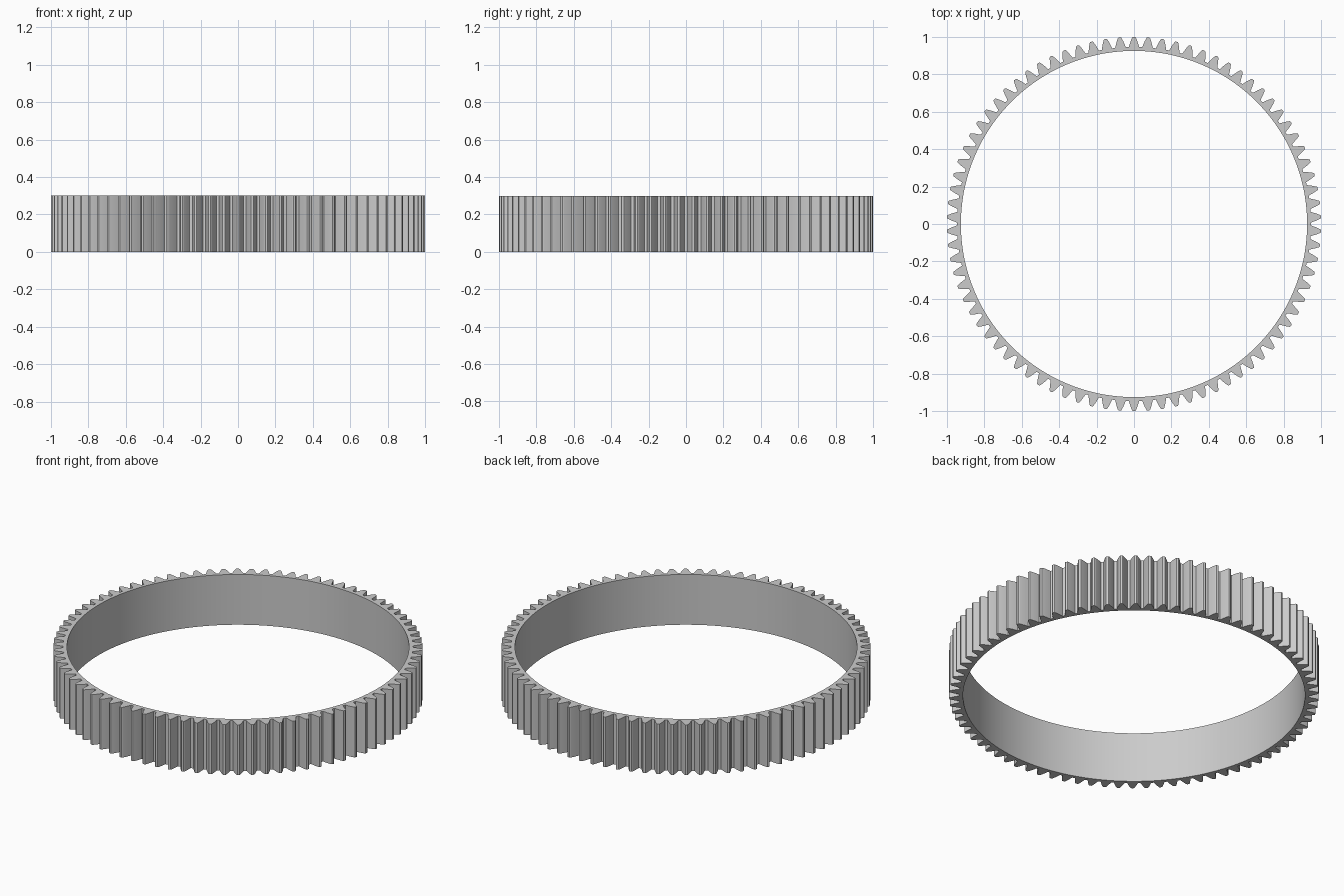
import bpy
import bmesh
from math import pi, radians, cos, sin

default = bpy.data.objects.get("Cube")
if default:
    bpy.data.objects.remove(default, do_unlink=True)

TEETH = 82
HEIGHT = 0.3
BORE = 0.925

# Half of one tooth, root to tip: (radius, half width)
FLANK = [(0.946, 0.0285), (0.958, 0.0245), (0.976, 0.0185),
         (0.99, 0.0125), (0.997, 0.0095), (1.0, 0.006)]


def gear_outline():
    """Radius and angle of each outline point, one tooth centred on +y."""
    half = [(r, w / r) for r, w in FLANK]
    tooth = [(r, -a) for r, a in half] + [(r, a) for r, a in reversed(half)]
    return [(r, pi / 2 + i * 2 * pi / TEETH + a)
            for i in range(TEETH) for r, a in tooth]


def make_material(name, colour):
    mat = bpy.data.materials.new(name)
    mat.use_nodes = True
    mat.diffuse_color = colour
    mat.node_tree.nodes["Principled BSDF"].inputs["Base Color"].default_value = colour
    return mat


# Toothed ring: outer teeth, plain bore, flat rims
bm = bmesh.new()
loops = [[], [], [], []]  # outer bottom, outer top, bore top, bore bottom
for r, a in gear_outline():
    for loop, radius, z in zip(loops, (r, r, BORE, BORE), (0, HEIGHT, HEIGHT, 0)):
        loop.append(bm.verts.new((radius * cos(a), radius * sin(a), z)))

count = len(loops[0])
for k in range(4):
    a, b = loops[k], loops[(k + 1) % 4]
    for i in range(count):
        j = (i + 1) % count
        bm.faces.new((a[i], a[j], b[j], b[i]))
bmesh.ops.recalc_face_normals(bm, faces=bm.faces)

mesh = bpy.data.meshes.new("gear_ring")
bm.to_mesh(mesh)
bm.free()
ring = bpy.data.objects.new("gear_ring", mesh)
bpy.context.collection.objects.link(ring)
mesh.materials.append(make_material("light_grey", (0.6, 0.6, 0.6, 1)))

bpy.ops.object.select_all(action="DESELECT")
ring.select_set(True)
bpy.context.view_layer.objects.active = ring
bpy.ops.object.shade_smooth_by_angle(angle=radians(25))
